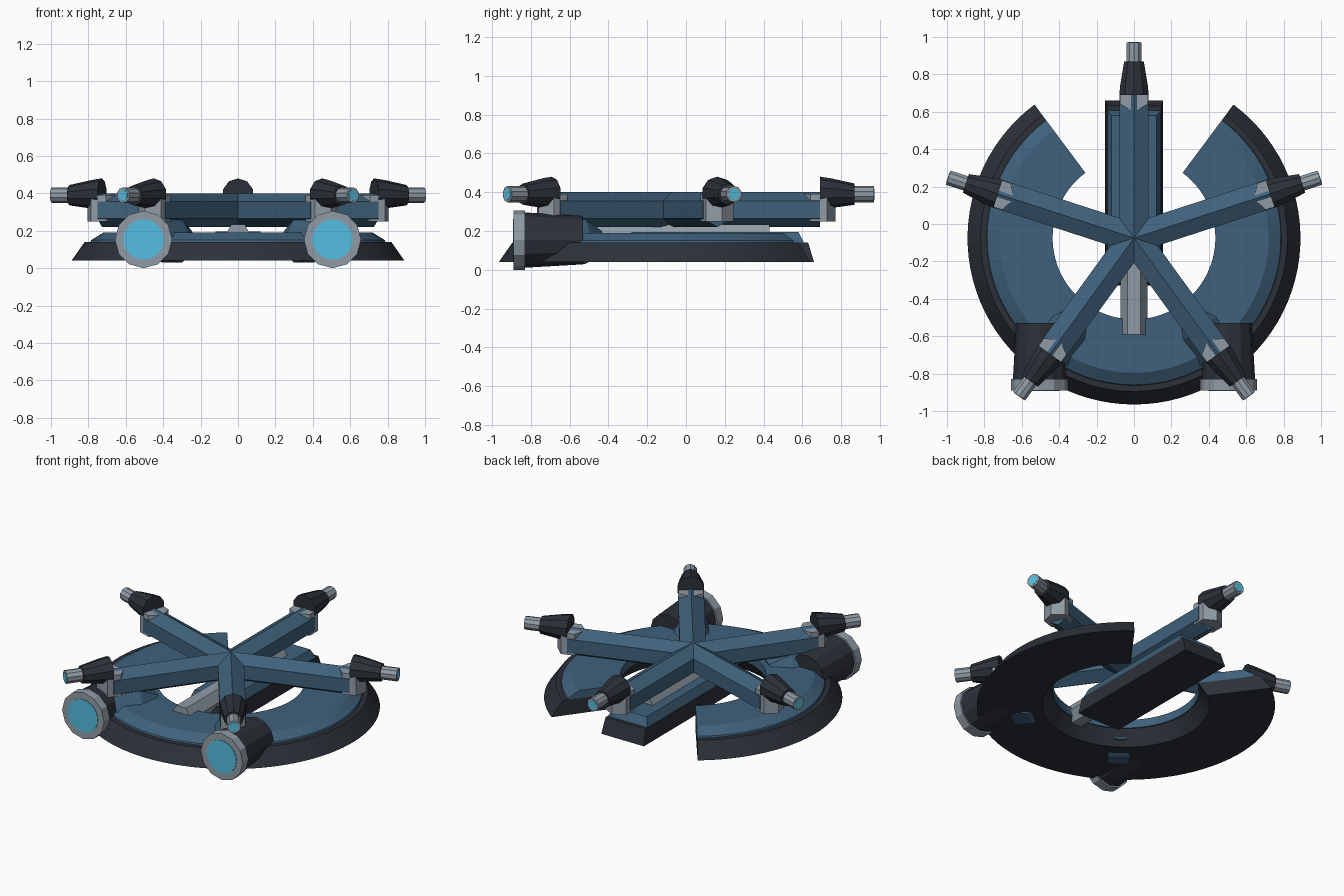
import bpy, bmesh
from math import sin, cos, pi, radians
from mathutils import Vector

if "Cube" in bpy.data.objects:
    bpy.data.objects.remove(bpy.data.objects["Cube"])

CY = -0.075  # centre of the ring and of the five arms


def material(name, rgb):
    m = bpy.data.materials.new(name)
    m.diffuse_color = (*rgb, 1)
    m.use_nodes = True
    m.node_tree.nodes["Principled BSDF"].inputs["Base Color"].default_value = m.diffuse_color
    return m


BLUE = material("blue", (0.05, 0.12, 0.2))
DARK = material("dark", (0.025, 0.03, 0.04))
METAL = material("metal", (0.28, 0.33, 0.38))
GLOW = material("glow", (0.09, 0.52, 0.75))


def loft(name, sections, mat, smooth=False):
    """Skin a list of equal-length point loops and cap both ends."""
    bm = bmesh.new()
    loops = [[bm.verts.new(p) for p in s] for s in sections]
    n = len(loops[0])
    for a, b in zip(loops, loops[1:]):
        for i in range(n):
            j = (i + 1) % n
            bm.faces.new((a[i], a[j], b[j], b[i]))
    bm.faces.new(loops[0][::-1])
    bm.faces.new(loops[-1])
    bmesh.ops.recalc_face_normals(bm, faces=bm.faces)
    me = bpy.data.meshes.new(name)
    bm.to_mesh(me)
    bm.free()
    ob = bpy.data.objects.new(name, me)
    bpy.context.collection.objects.link(ob)
    me.materials.append(mat)
    if smooth:
        bpy.ops.object.select_all(action='DESELECT')
        ob.select_set(True)
        bpy.context.view_layer.objects.active = ob
        bpy.ops.object.shade_smooth_by_angle(angle=radians(30))
    return ob


def disc(centre, along, r, sides, turn=0.0):
    """Regular polygon facing a horizontal direction; first corner at the top."""
    side = Vector((-along.y, along.x, 0))
    return [Vector(centre) + side * r * sin(2 * pi * i / sides + turn)
            + Vector((0, 0, r * cos(2 * pi * i / sides + turn))) for i in range(sides)]


def tube(name, origin, along, stations, sides, mat, turn=0.0):
    """Stations are (distance, height, radius)."""
    return loft(name, [disc((origin[0] + along.x * d, origin[1] + along.y * d, z),
                            along, r, sides, turn) for d, z, r in stations], mat)


def ring(name, profile, mat, steps=72):
    """Open ring with a gap at the back; profile is (radius, z)."""
    a0, a1 = radians(126.7), radians(413.3)
    secs = []
    for k in range(steps + 1):
        a = a0 + (a1 - a0) * k / steps
        secs.append([(r * cos(a), CY + r * sin(a), z) for r, z in profile])
    return loft(name, secs, mat, True)


def slab(name, levels, mat):
    """Levels are (half width, y front, y back, z)."""
    return loft(name, [[(-w, y0, z), (w, y0, z), (w, y1, z), (-w, y1, z)]
                       for w, y0, y1, z in levels], mat)


# Open base ring
ring("base_ring", [(0.89, 0.04), (0.82, 0.14), (0.44, 0.14), (0.5, 0.04)], DARK)
ring("ring_deck", [(0.79, 0.135), (0.785, 0.15), (0.72, 0.19), (0.435, 0.19), (0.435, 0.135)], BLUE)

# Central keel
slab("keel_base", [(0.155, -0.33, 0.66, 0.04), (0.145, -0.31, 0.63, 0.14)], DARK)
slab("keel_deck", [(0.145, -0.3, 0.61, 0.135), (0.12, -0.28, 0.58, 0.195)], BLUE)
tube("keel_bar", (0, 0), Vector((0, 1, 0)), [(-0.59, 0.17, 0.072), (0.43, 0.17, 0.072)],
     6, METAL, pi / 6)

# Five arms, each with a post and a cannon
for k in range(5):
    a = radians(90 + 72 * k)
    d = Vector((cos(a), sin(a), 0))
    o = (0, CY)
    tube("arm", o, d, [(0, 0.31, 0.09), (0.765, 0.31, 0.09)], 6, BLUE)
    p = Vector((0, CY, 0)) + d * 0.76
    hexa = [(p.x + 0.086 * cos(a + i * pi / 3), p.y + 0.086 * sin(a + i * pi / 3))
            for i in range(6)]
    loft("cannon_post", [[(x, y, z) for x, y in hexa] for z in (0.25, 0.39)], METAL)
    tube("cannon_body", o, d, [(0.765, 0.397, 0.083), (0.82, 0.395, 0.077), (0.945, 0.39, 0.055)],
         10, DARK)
    tube("cannon_barrel", o, d, [(0.93, 0.39, 0.042), (1.045, 0.39, 0.042)], 10, METAL)
    tube("cannon_glow", o, d, [(1.04, 0.39, 0.03), (1.047, 0.39, 0.03)], 10, GLOW)

# Two front thrusters with their blue mounts
for s in (-1, 1):
    o, f = (s * 0.505, 0), Vector((0, -1, 0))
    tube("thruster_body", o, f, [(0.53, 0.153, 0.125), (0.84, 0.153, 0.143)], 12, DARK)
    tube("thruster_rim", o, f, [(0.83, 0.153, 0.153), (0.89, 0.153, 0.153)], 12, METAL)
    tube("thruster_glow", o, f, [(0.885, 0.153, 0.108), (0.893, 0.153, 0.108)], 24, GLOW)
    a = radians(-90 + s * 36)
    tube("thruster_mount", (0, CY), Vector((cos(a), sin(a), 0)),
         [(0.47, 0.14, 0.07), (0.595, 0.145, 0.132), (0.76, 0.15, 0.12)], 6, BLUE, pi / 6)
